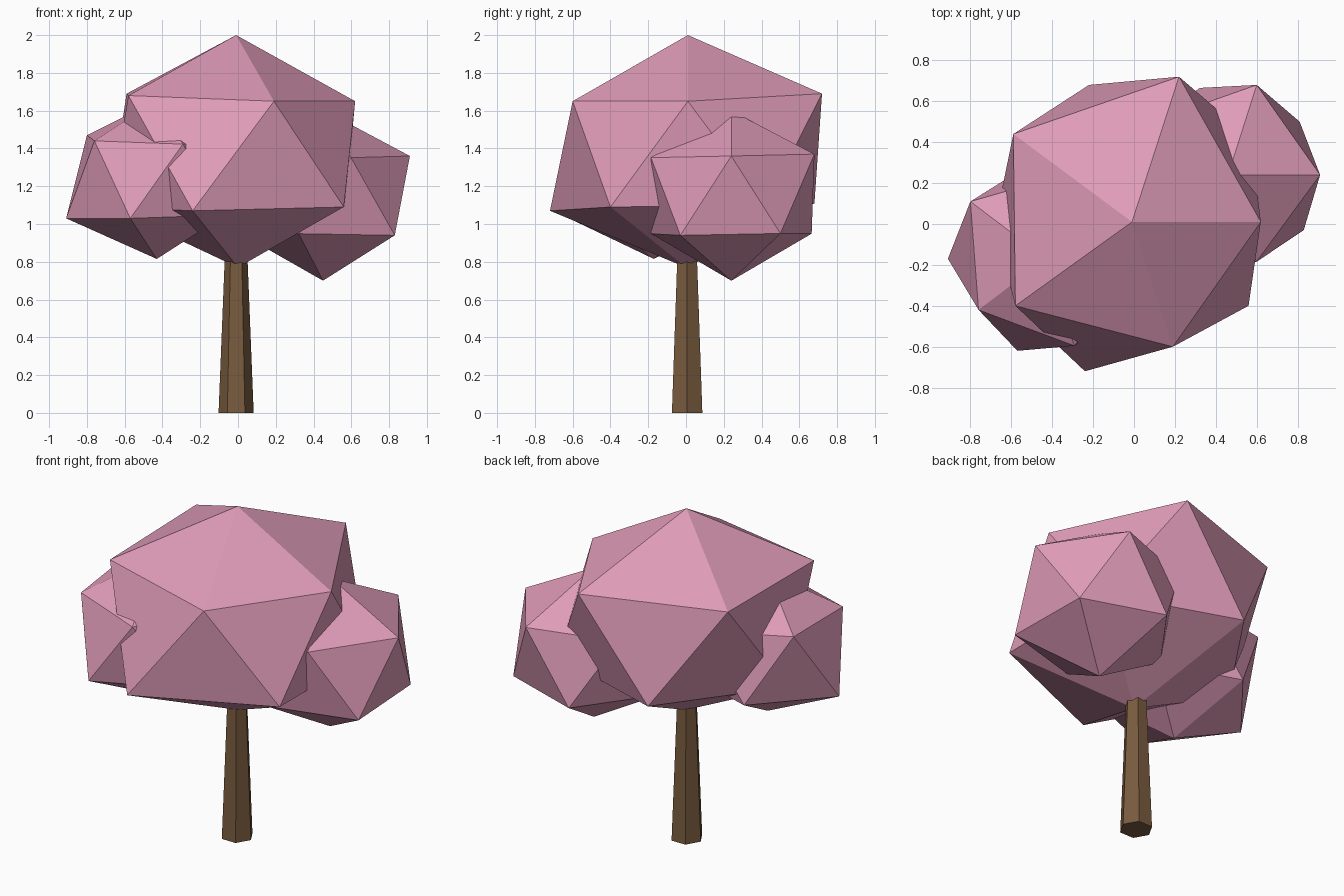
import bpy, bmesh, math
from mathutils import Matrix, Vector

cube = bpy.data.objects.get("Cube")
if cube:
    bpy.data.objects.remove(cube, do_unlink=True)


def make_material(name, rgb):
    material = bpy.data.materials.new(name)
    material.use_nodes = True
    colour = (*rgb, 1.0)
    material.diffuse_color = colour
    shader = next(n for n in material.node_tree.nodes if n.type == "BSDF_PRINCIPLED")
    shader.inputs["Base Color"].default_value = colour
    shader.inputs["Roughness"].default_value = 0.9
    return material


def finish(name, bm, material):
    bmesh.ops.recalc_face_normals(bm, faces=bm.faces)
    mesh = bpy.data.meshes.new(name)
    bm.to_mesh(mesh)
    bm.free()
    mesh.materials.append(material)
    obj = bpy.data.objects.new(name, mesh)
    bpy.context.scene.collection.objects.link(obj)
    return obj


def foliage(name, centre, width, height, material, corners):
    """Flattened twenty-sided clump; the nearest vertices snap to the uneven corners."""
    bm = bmesh.new()
    bmesh.ops.create_icosphere(bm, subdivisions=1, radius=1.0)
    bmesh.ops.scale(bm, vec=(width, width, height), verts=bm.verts)
    bmesh.ops.translate(bm, vec=centre, verts=bm.verts)
    free = list(bm.verts)
    for corner in map(Vector, corners):
        nearest = min(free, key=lambda v: (v.co - corner).length)
        nearest.co = corner
        free.remove(nearest)
    return finish(name, bm, material)


pink = make_material("blossom pink", (0.74, 0.33, 0.48))
brown = make_material("bark brown", (0.19, 0.105, 0.048))

# Tapered six-sided trunk, its top buried in the crown
trunk = bmesh.new()
trunk_height = 0.9
bmesh.ops.create_cone(
    trunk, cap_ends=True, segments=6, radius1=0.093, radius2=0.057, depth=trunk_height,
    matrix=Matrix.Translation((-0.01, 0.006, trunk_height / 2))
    @ Matrix.Rotation(math.pi / 6, 4, "Z"))
finish("trunk", trunk, brown)

# Large central clump
foliage("crown", (0, 0, 1.385), 0.7, 0.615, pink, [
    (-0.01, 0.01, 2.0),
    (0.62, 0.01, 1.65), (0.22, 0.72, 1.69), (-0.59, 0.44, 1.69),
    (-0.58, -0.4, 1.68), (0.19, -0.6, 1.65),
    (0.56, -0.4, 1.09), (-0.24, -0.72, 1.07), (-0.68, 0, 1.09),
    (-0.22, 0.68, 1.11), (0.57, 0.42, 1.1)])

# Smaller clump low on the right side, towards the front
foliage("right_clump", (-0.43, -0.17, 1.235), 0.5, 0.42, pink, [
    (-0.91, -0.17, 1.03), (-0.76, -0.42, 1.44),
    (-0.8, 0.11, 1.47), (-0.57, -0.62, 1.03)])

# Smaller clump low on the left side, towards the back
foliage("left_clump", (0.46, 0.24, 1.15), 0.5, 0.45, pink, [
    (0.91, 0.24, 1.36), (0.6, 0.68, 1.37), (0.81, 0.5, 0.95),
    (0.83, -0.03, 0.94), (0.45, 0.24, 0.7)])
